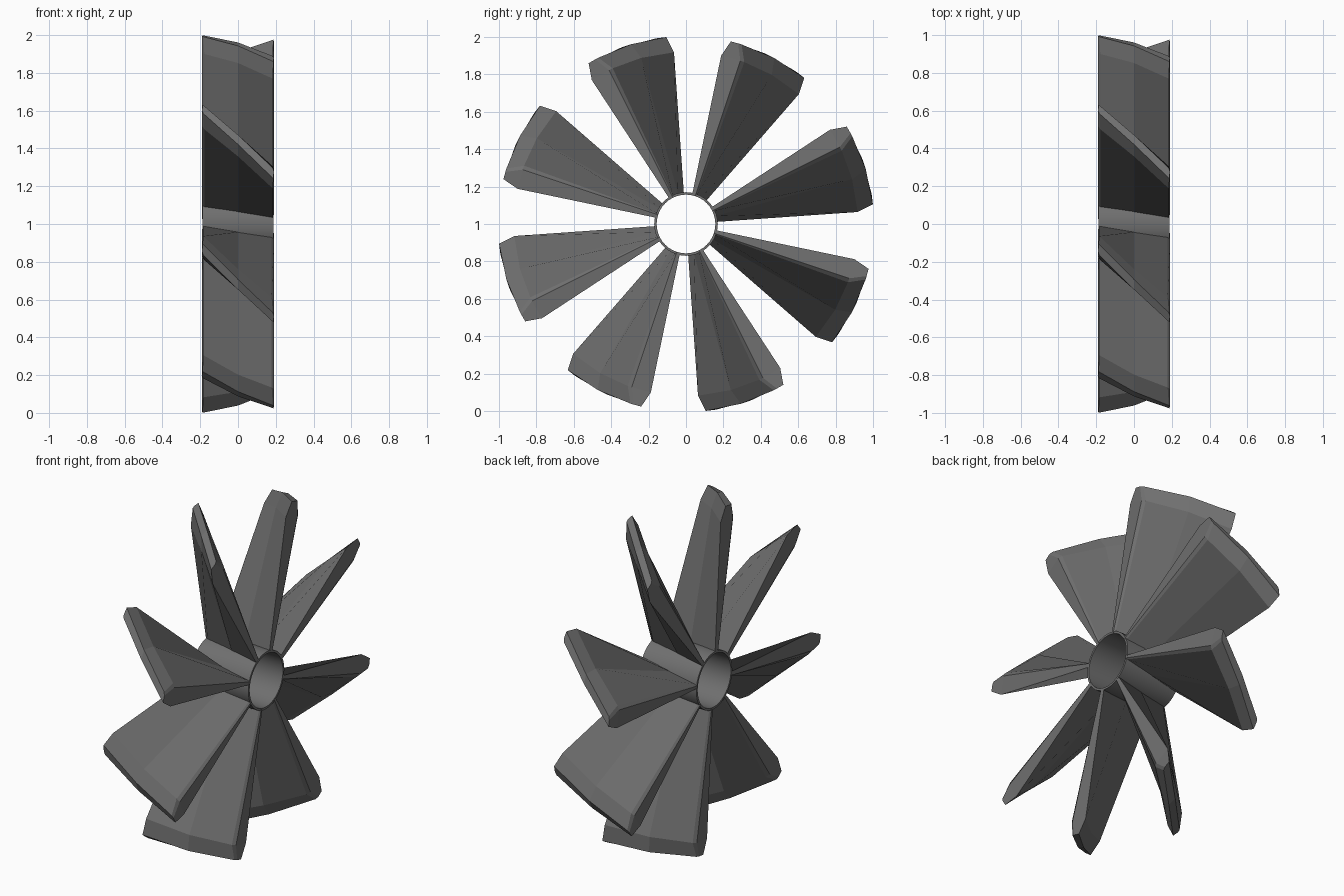
import bpy, bmesh
from math import sin, cos, radians, pi

if "Cube" in bpy.data.objects:
    bpy.data.objects.remove(bpy.data.objects["Cube"])

CENTRE_Z = 1.0
BLADES = 8
FIRST = 108.6   # angle of first blade in the y-z plane

dark = bpy.data.materials.new("dark_grey")
dark.diffuse_color = (0.16, 0.16, 0.16, 1)
dark.use_nodes = True
dark.node_tree.nodes["Principled BSDF"].inputs["Base Color"].default_value = dark.diffuse_color


def ring_point(x, r, a):
    return (x, r * cos(a), r * sin(a))


def make_object(name, bm):
    bmesh.ops.recalc_face_normals(bm, faces=bm.faces[:])
    me = bpy.data.meshes.new(name)
    bm.to_mesh(me)
    bm.free()
    me.materials.append(dark)
    ob = bpy.data.objects.new(name, me)
    ob.location.z = CENTRE_Z
    bpy.context.collection.objects.link(ob)
    return ob


# Hub: thin open sleeve along x
def make_hub():
    bm = bmesh.new()
    n = 40
    profile = [(-0.187, 0.170), (0.187, 0.170), (0.187, 0.157), (-0.187, 0.157)]
    loops = [[bm.verts.new(ring_point(x, r, 2 * pi * i / n)) for i in range(n)]
             for x, r in profile]
    for k in range(4):
        a, b = loops[k], loops[(k + 1) % 4]
        for i in range(n):
            j = (i + 1) % n
            bm.faces.new((a[i], a[j], b[j], b[i]))
    ob = make_object("hub", bm)
    bpy.context.view_layer.objects.active = ob
    ob.select_set(True)
    bpy.ops.object.shade_smooth_by_angle(angle=radians(30))
    ob.select_set(False)


# Blade: pitched plate section (x, angle offset), lofted outwards with a chamfered tip
def full_section(half):
    return half + [(-x, -a) for x, a in half]


WIDE = full_section([(0.184, 14.6), (0.19, 8.0), (0.178, 6.6), (0.0, -3.5)])
TIP = full_section([(0.188, 12.6), (0.19, 10.3), (0.184, 9.2), (0.0, -1.6)])


def make_blade(index):
    base = FIRST + index * 360 / BLADES
    bm = bmesh.new()
    loops = []
    for section, r in ((WIDE, 0.162), (WIDE, 0.92), (TIP, 1.005)):
        loops.append([bm.verts.new(ring_point(x, r, radians(base + a)))
                      for x, a in section])
    n = len(WIDE)
    for a, b in zip(loops, loops[1:]):
        for i in range(n):
            j = (i + 1) % n
            bm.faces.new((a[i], a[j], b[j], b[i]))
    # end caps, split at the middle of the plate
    for lp in (loops[0], loops[-1]):
        bm.faces.new((lp[7], lp[0], lp[1], lp[2], lp[3]))
        bm.faces.new((lp[3], lp[4], lp[5], lp[6], lp[7]))
    make_object("blade_%d" % (index + 1), bm)


make_hub()
for i in range(BLADES):
    make_blade(i)
